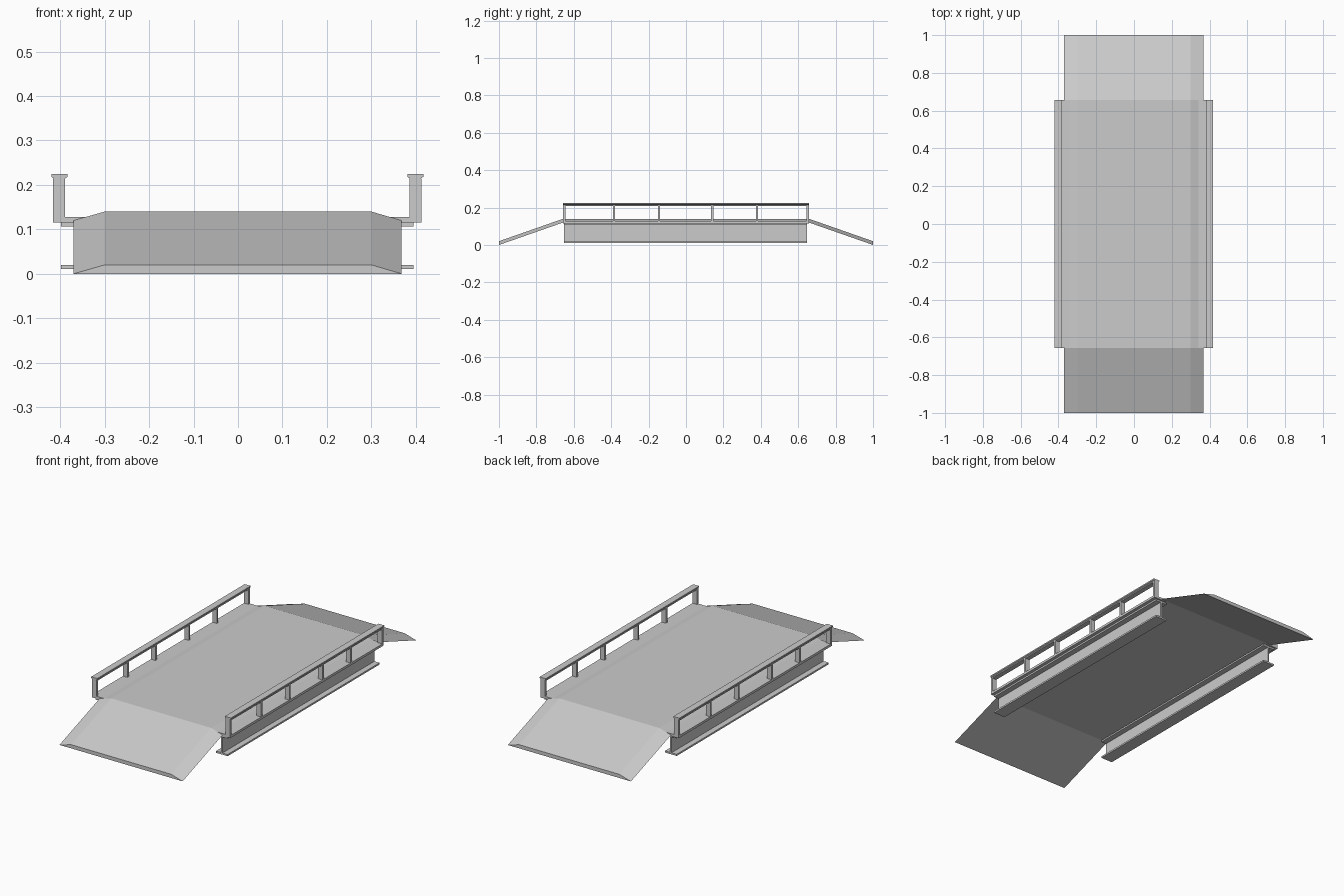
import bpy
import bmesh

cube = bpy.data.objects.get("Cube")
if cube:
    bpy.data.objects.remove(cube, do_unlink=True)

steel = bpy.data.materials.new("grey steel")
steel.use_nodes = True
GREY = (0.6, 0.6, 0.6, 1)
steel.diffuse_color = GREY
steel.node_tree.nodes["Principled BSDF"].inputs["Base Color"].default_value = GREY


def loft(name, profile, stations):
    """Sweep an x-z profile along y; each station is (y, z offset)."""
    bm = bmesh.new()
    rings = [[bm.verts.new((x, y, z + dz)) for x, z in profile] for y, dz in stations]
    for a, b in zip(rings, rings[1:]):
        for i in range(len(profile)):
            j = (i + 1) % len(profile)
            bm.faces.new((a[i], a[j], b[j], b[i]))
    bm.faces.new(rings[0])
    bm.faces.new(rings[-1])
    bmesh.ops.recalc_face_normals(bm, faces=bm.faces)
    mesh = bpy.data.meshes.new(name)
    bm.to_mesh(mesh)
    bm.free()
    mesh.materials.append(steel)
    obj = bpy.data.objects.new(name, mesh)
    bpy.context.collection.objects.link(obj)
    return obj


def mirrored(points, side, shift=0):
    return [(side * x + shift, z) for x, z in points]


def rect(x0, x1, z0, z1):
    return [(x0, z0), (x1, z0), (x1, z1), (x0, z1)]


END = 0.657

# Deck with chamfered sides, and a sloping ramp at each end
deck_profile = [(-0.37, 0.12), (-0.30, 0.14), (0.30, 0.14), (0.368, 0.12)]
loft("deck_and_ramps", deck_profile, [(-1, -0.12), (-END, 0), (END, 0), (1, -0.12)])

# I-beam: right half of its outline, then mirrored to close it
CENTRE, FLANGE, WEB = 0.362, 0.035, 0.004
half = [(FLANGE, 0.011), (FLANGE, 0.02), (WEB, 0.02),
        (WEB, 0.106), (FLANGE, 0.106), (FLANGE, 0.115)]
beam = half + [(-x, z) for x, z in reversed(half)]
beam = [(x + CENTRE, z) for x, z in beam]

# Cap rail with small chamfers underneath
cap = [(0.389, 0.214), (0.413, 0.214), (0.419, 0.218), (0.419, 0.225),
       (0.383, 0.225), (0.383, 0.218)]

POSTS = [-0.651, -0.385, -0.145, 0.14, 0.38, 0.651]

for label, side, shift in (("left", 1, -0.002), ("right", -1, -0.001)):
    def sweep(part, profile, y0=-END, y1=END):
        return loft(f"{label}_{part}", mirrored(profile, side, shift), [(y0, 0), (y1, 0)])

    sweep("beam", beam, -0.653, 0.648)
    sweep("kerb_plate", rect(0.34, 0.415, 0.115, 0.128))
    sweep("top_rail", rect(0.388, 0.415, 0.208, 0.214))
    sweep("rail_cap", cap)
    for n, y in enumerate(POSTS, 1):
        sweep(f"post_{n}", rect(0.388, 0.415, 0.128, 0.208), y - 0.006, y + 0.006)
